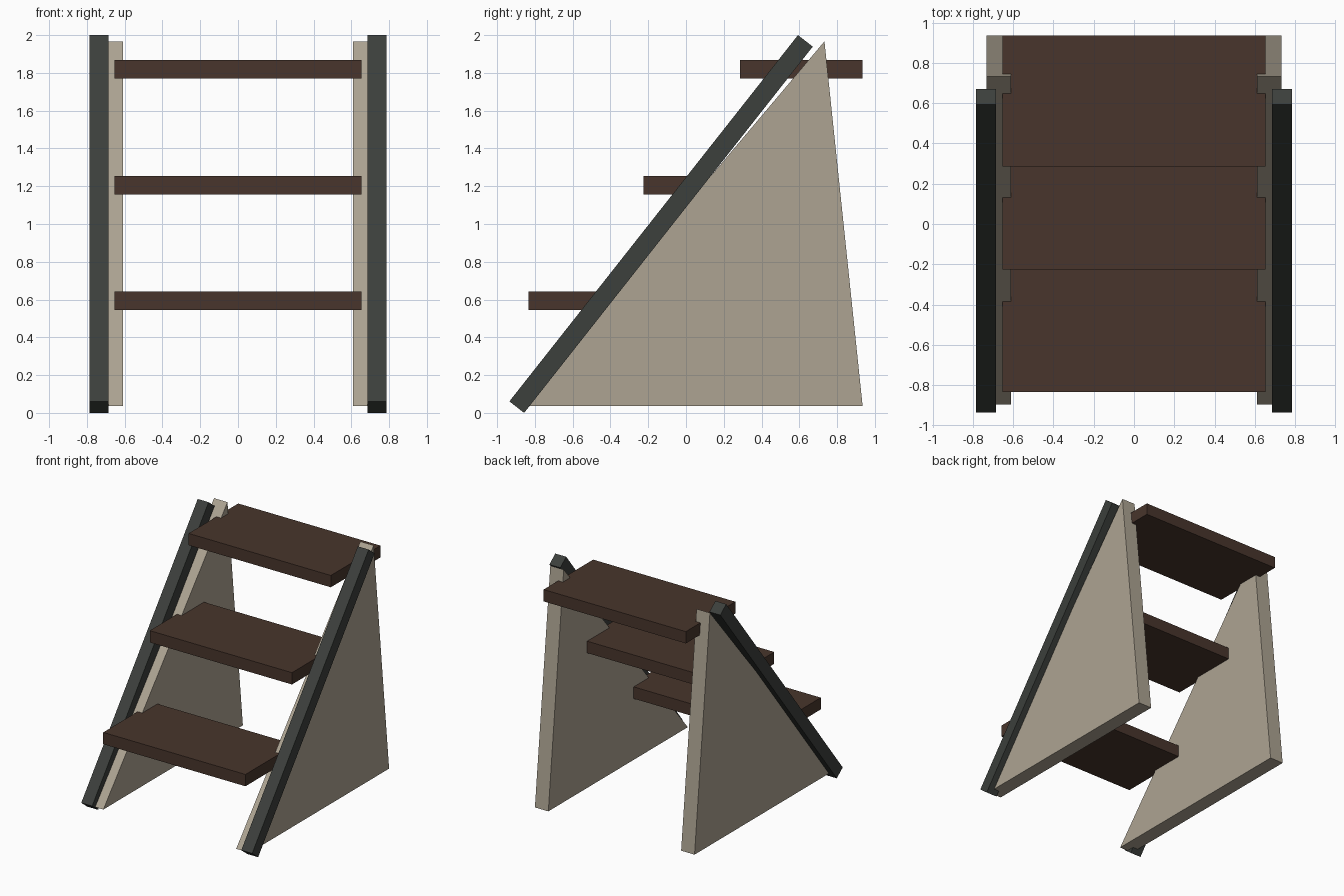
import bpy

if "Cube" in bpy.data.objects:
    bpy.data.objects.remove(bpy.data.objects["Cube"])

def material(name, color):
    m = bpy.data.materials.new(name)
    m.diffuse_color = (*color, 1)
    m.use_nodes = True
    m.node_tree.nodes["Principled BSDF"].inputs["Base Color"].default_value = m.diffuse_color
    return m

dark = material("dark_metal", (0.045, 0.05, 0.045))
stone = material("beige_panel", (0.42, 0.37, 0.29))
wood = material("brown_wood", (0.065, 0.036, 0.025))

def prism(name, profile, x0, x1, mat):
    """Extrude a (y, z) profile along x."""
    n = len(profile)
    verts = [(x, y, z) for x in (x0, x1) for y, z in profile]
    faces = [tuple(range(n))[::-1], tuple(range(n, 2 * n))]
    faces += [(i, (i + 1) % n, (i + 1) % n + n, i + n) for i in range(n)]
    mesh = bpy.data.meshes.new(name)
    mesh.from_pydata(verts, [], faces)
    mesh.materials.append(mat)
    mesh.update()
    obj = bpy.data.objects.new(name, mesh)
    bpy.context.collection.objects.link(obj)
    return obj

# Sloping rails and triangular side panels, one pair per side
rail = [(-0.857, 0.0), (0.671, 1.939), (0.593, 2.0), (-0.935, 0.061)]
panel = [(-0.895, 0.037), (0.935, 0.037), (0.733, 1.967)]
for side, s in (("left", -1), ("right", 1)):
    for part, profile, a, b, mat in (("rail", rail, 0.685, 0.785, dark),
                                     ("side_panel", panel, 0.61, 0.733, stone)):
        x0, x1 = sorted((s * a, s * b))
        prism(f"{side}_{part}", profile, x0, x1, mat)

# Three flat treads
for name, y, z in (("lower", -0.835, 0.545), ("middle", -0.225, 1.157), ("top", 0.285, 1.769)):
    prism(f"{name}_tread", [(y, z), (y + 0.65, z), (y + 0.65, z + 0.098), (y, z + 0.098)],
          -0.653, 0.653, wood)

# Consistent outward normals
import bmesh
for obj in bpy.context.collection.objects:
    bm = bmesh.new()
    bm.from_mesh(obj.data)
    bmesh.ops.recalc_face_normals(bm, faces=bm.faces)
    bm.to_mesh(obj.data)
    bm.free()
